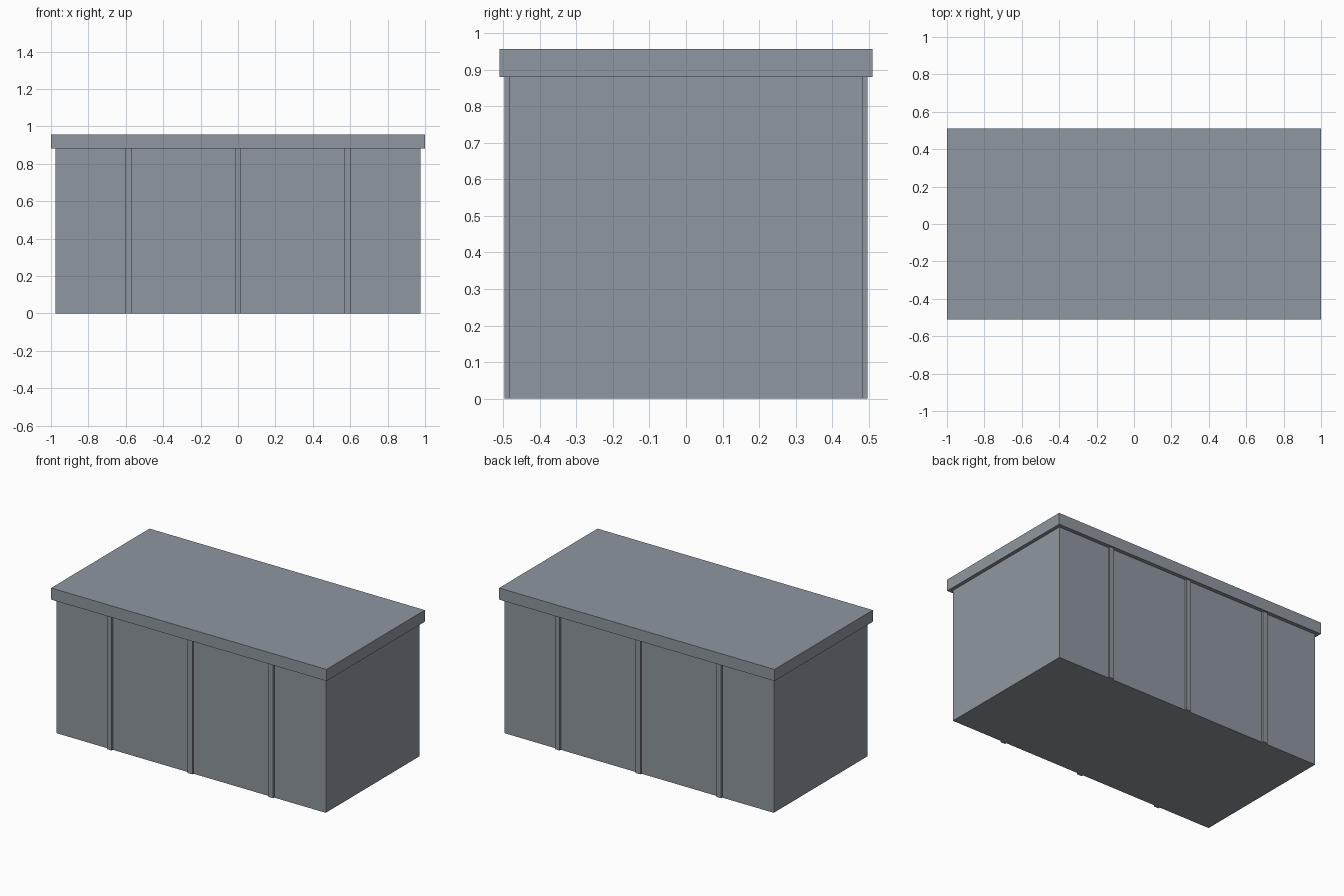
import bpy

if "Cube" in bpy.data.objects:
    bpy.data.objects.remove(bpy.data.objects["Cube"])

# Single flat grey colour
grey = bpy.data.materials.new("slate grey")
grey.diffuse_color = (0.275, 0.31, 0.348, 1.0)
grey.use_nodes = True
grey.node_tree.nodes["Principled BSDF"].inputs["Base Color"].default_value = grey.diffuse_color


def box(name, x0, x1, y0, y1, z0, z1):
    """Axis-aligned box between the given limits."""
    bpy.ops.mesh.primitive_cube_add(
        size=1, location=((x0 + x1) / 2, (y0 + y1) / 2, (z0 + z1) / 2))
    ob = bpy.context.object
    ob.name = name
    ob.scale = (x1 - x0, y1 - y0, z1 - z0)
    bpy.ops.object.transform_apply(location=False, rotation=False, scale=True)
    ob.data.materials.append(grey)
    return ob


BODY_X, BODY_Y, BODY_TOP = 0.977, 0.485, 0.881
LID_Y, LID_TOP = 0.51, 0.957
BATTEN_HALF, BATTEN_Y = 0.017, 0.497

# Main body and overhanging top slab
box("body", -BODY_X, BODY_X, -BODY_Y, BODY_Y, 0, BODY_TOP)
box("top_slab", -1, 1, -LID_Y, LID_Y, BODY_TOP, LID_TOP)

# Three vertical battens on the front and on the back
for label, x in (("left", -0.586), ("middle", 0.0), ("right", 0.586)):
    a, b = x - BATTEN_HALF, x + BATTEN_HALF
    box("front_batten_" + label, a, b, -BATTEN_Y, -BODY_Y, 0, BODY_TOP)
    box("back_batten_" + label, a, b, BODY_Y, BATTEN_Y, 0, BODY_TOP)
